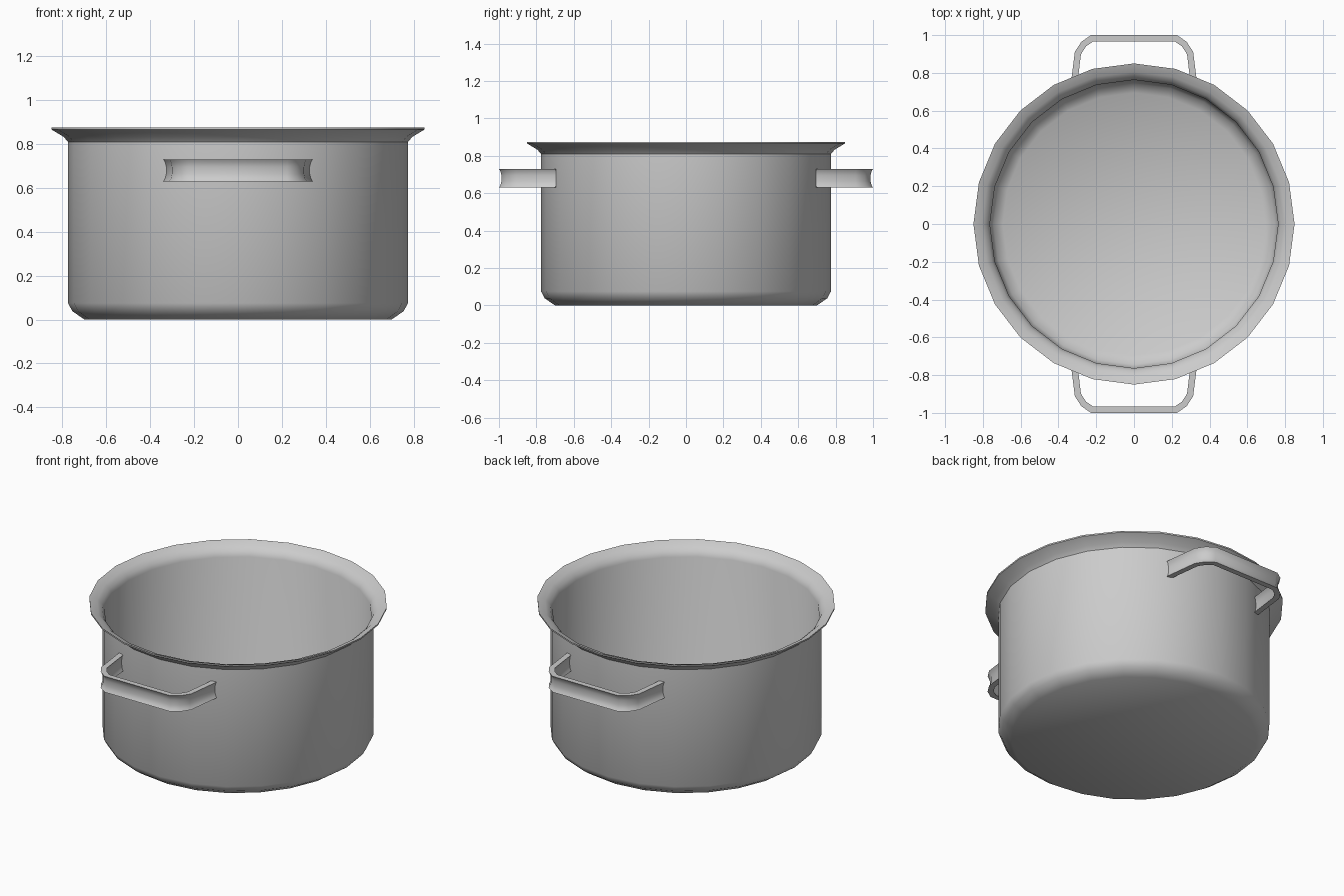
import bpy, bmesh, math
from mathutils import Vector

if "Cube" in bpy.data.objects:
    bpy.data.objects.remove(bpy.data.objects["Cube"])

SIDES = 24


def finish(name, bm, angle):
    bmesh.ops.recalc_face_normals(bm, faces=bm.faces[:])
    mesh = bpy.data.meshes.new(name)
    bm.to_mesh(mesh)
    bm.free()
    obj = bpy.data.objects.new(name, mesh)
    bpy.context.collection.objects.link(obj)
    bpy.ops.object.select_all(action='DESELECT')
    obj.select_set(True)
    bpy.context.view_layer.objects.active = obj
    bpy.ops.object.shade_smooth_by_angle(angle=math.radians(angle))
    return obj


def bridge_rings(bm, rings, closed=True):
    for a, b in zip(rings, rings[1:]):
        n = len(a)
        for i in range(n):
            j = (i + 1) % n
            bm.faces.new((a[i], a[j], b[j], b[i]))
    bm.faces.new(rings[0])
    bm.faces.new(rings[-1])


# Pot body: one lathed profile, outer base up over the rim to the inner floor
profile = [(0.70, 0.0), (0.755, 0.038), (0.775, 0.075), (0.775, 0.81),
           (0.795, 0.833), (0.85, 0.866), (0.85, 0.875),
           (0.805, 0.858), (0.778, 0.835), (0.763, 0.805),
           (0.763, 0.08), (0.744, 0.046), (0.695, 0.012)]
bm = bmesh.new()
rings = []
for r, z in profile:
    rings.append([bm.verts.new((r * math.cos(2 * math.pi * i / SIDES),
                                r * math.sin(2 * math.pi * i / SIDES), z))
                  for i in range(SIDES)])
bridge_rings(bm, rings)
finish("pot_body", bm, 40)

# Handles: hourglass section swept with mitred corners along a bent path
half_path = [(0.323, 0.695), (0.297, 0.905), (0.266, 0.953), (0.222, 0.983)]
path = [Vector(p) for p in half_path] + [Vector((-x, y)) for x, y in reversed(half_path)]
side = [(0.017, 0.05), (0.009, 0.037), (0.004, 0.016),
        (0.004, -0.016), (0.009, -0.037), (0.017, -0.05)]
section = side + [(-u, v) for u, v in reversed(side)]


def normal(a, b):
    d = (b - a).normalized()
    return Vector((d.y, -d.x))


def make_handle(name, sign):
    bm = bmesh.new()
    rings = []
    last = len(path) - 1
    for i, p in enumerate(path):
        n0 = normal(path[max(i - 1, 0)], path[max(i, 1)])
        n1 = normal(path[min(i, last - 1)], path[min(i + 1, last)])
        m = (n0 + n1).normalized()
        m /= m.dot(n0)
        rings.append([bm.verts.new((p.x + m.x * u, sign * (p.y + m.y * u), 0.68 + v))
                      for u, v in section])
    bridge_rings(bm, rings)
    finish(name, bm, 50)


make_handle("back_handle", 1)
make_handle("front_handle", -1)
